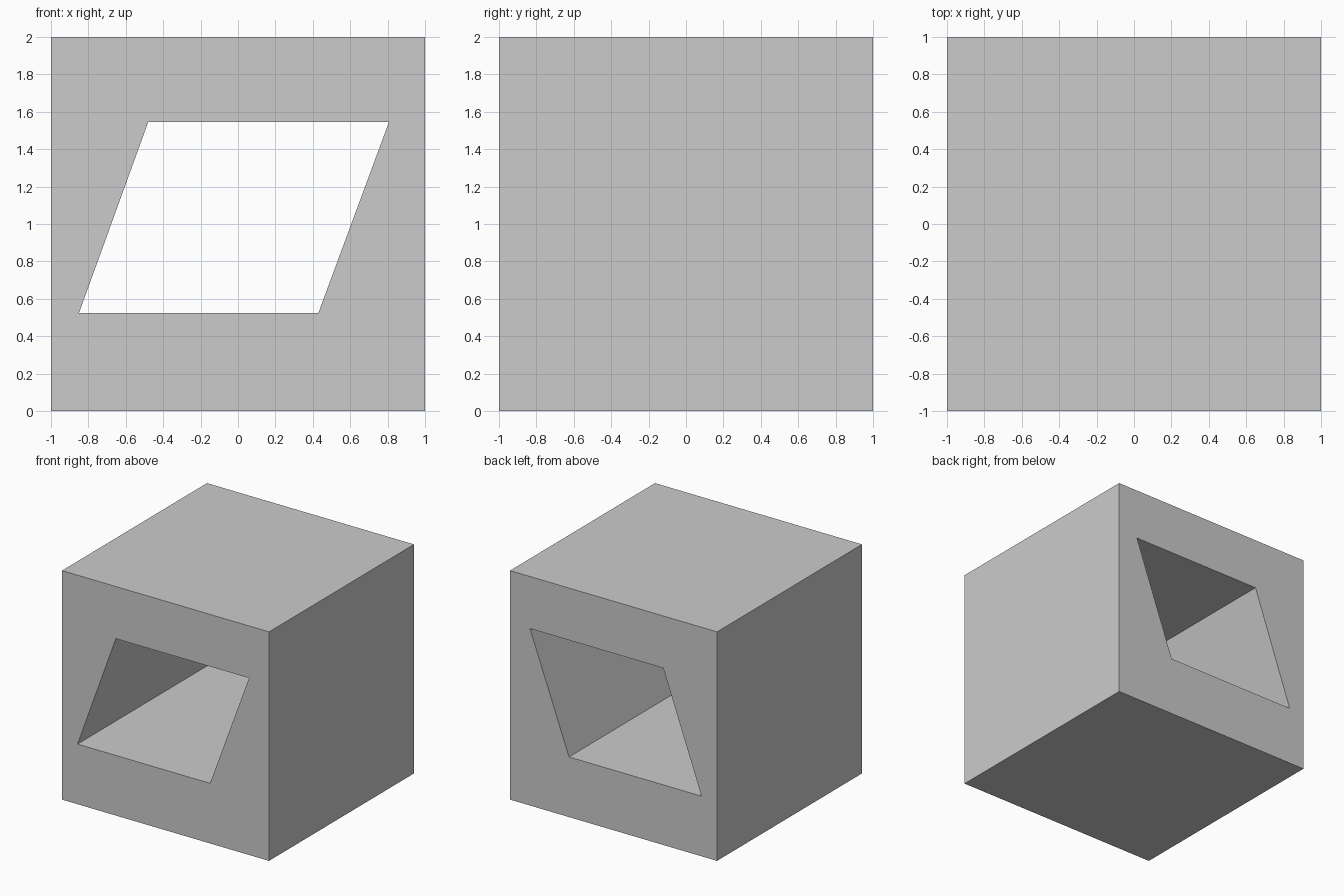
import bpy
import bmesh

if "Cube" in bpy.data.objects:
    bpy.data.objects.remove(bpy.data.objects["Cube"])

# Front profile in x, z: square block and slanted window
outer = [(-1, 0), (1, 0), (1, 2), (-1, 2)]
window = [(-0.85, 0.525), (0.43, 0.525), (0.807, 1.545), (-0.48, 1.545)]

# Front frame of four quads around the window
bm = bmesh.new()
o = [bm.verts.new((x, -1, z)) for x, z in outer]
w = [bm.verts.new((x, -1, z)) for x, z in window]
for i in range(4):
    j = (i + 1) % 4
    bm.faces.new((o[i], o[j], w[j], w[i]))

# Extrude the frame straight back to form the block with its through tunnel
ext = bmesh.ops.extrude_face_region(bm, geom=bm.faces[:], use_keep_orig=True)
back = [v for v in ext["geom"] if isinstance(v, bmesh.types.BMVert)]
bmesh.ops.translate(bm, verts=back, vec=(0, 2, 0))
bmesh.ops.recalc_face_normals(bm, faces=bm.faces[:])

mesh = bpy.data.meshes.new("block_with_slanted_window")
bm.to_mesh(mesh)
bm.free()
block = bpy.data.objects.new("block_with_slanted_window", mesh)
bpy.context.collection.objects.link(block)
